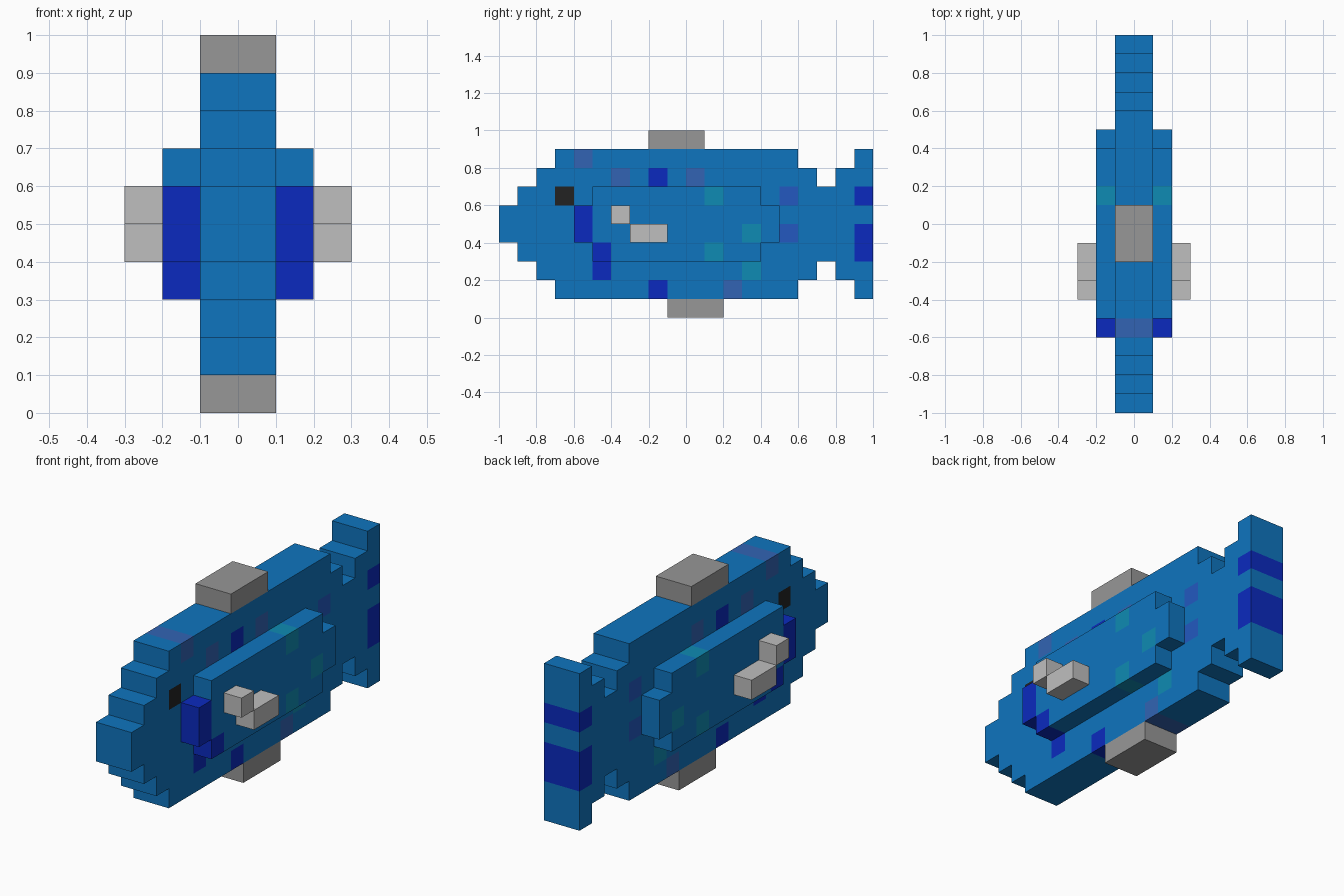
import bpy
import bmesh

if "Cube" in bpy.data.objects:
    bpy.data.objects.remove(bpy.data.objects["Cube"], do_unlink=True)

U = 0.1  # size of one block


def linear(hex_code):
    vals = [int(hex_code[i:i + 2], 16) / 255 for i in (0, 2, 4)]
    return [v / 12.92 if v <= 0.04045 else ((v + 0.055) / 1.055) ** 2.4 for v in vals] + [1.0]


def make_material(name, hex_code):
    mat = bpy.data.materials.new(name)
    mat.use_nodes = True
    mat.diffuse_color = linear(hex_code)
    bsdf = mat.node_tree.nodes["Principled BSDF"]
    bsdf.inputs["Base Color"].default_value = linear(hex_code)
    bsdf.inputs["Roughness"].default_value = 0.8
    return mat


BLUE = make_material("body blue", "0F75BF")
DARK = make_material("dark blue", "0B2ABF")
SLATE = make_material("slate blue", "3264B4")
MID = make_material("mid blue", "2359C0")
TEAL = make_material("teal", "0F8BB3")
BLACK = make_material("eye black", "222222")
GREY = make_material("fin grey", "979797")
PALE = make_material("side fin grey", "BFBFBF")


def columns(*runs):
    """Block cells from runs of (first y, end y, first z, end z)."""
    return {(y, z) for y0, y1, z0, z1 in runs for y in range(y0, y1) for z in range(z0, z1)}


def block_part(name, cells, x0, x1, base, spots=None):
    """Solid slab of blocks between x0 and x1; spots recolours single blocks."""
    spots = spots or {}
    mats = [base] + [m for m in dict.fromkeys(spots.values()) if m != base]
    bm = bmesh.new()

    def quad(points, cell):
        face = bm.faces.new([bm.verts.new((x, y * U, z * U)) for x, y, z in points])
        face.material_index = mats.index(spots.get(cell, base))

    for cell in sorted(cells):
        y, z = cell
        ring = [(y, z), (y + 1, z), (y + 1, z + 1), (y, z + 1)]
        for x in (x0, x1):
            quad([(x, a, b) for a, b in ring], cell)
        # Rim faces only where no block adjoins
        for i, (dy, dz) in enumerate([(0, -1), (1, 0), (0, 1), (-1, 0)]):
            if (y + dy, z + dz) not in cells:
                (a, b), (c, d) = ring[i], ring[(i + 1) % 4]
                quad([(x0, a, b), (x1, a, b), (x1, c, d), (x0, c, d)], cell)
    bmesh.ops.remove_doubles(bm, verts=bm.verts, dist=0.0001)
    bmesh.ops.recalc_face_normals(bm, faces=bm.faces)
    mesh = bpy.data.meshes.new(name)
    bm.to_mesh(mesh)
    bm.free()
    for mat in mats:
        mesh.materials.append(mat)
    obj = bpy.data.objects.new(name, mesh)
    bpy.context.collection.objects.link(obj)
    return obj


# Body and tail: one stepped slab, with coloured blocks through its width
body_cells = columns((-10, -9, 4, 6), (-9, -8, 3, 7), (-8, -7, 2, 8), (-7, 6, 1, 9),
                     (6, 7, 2, 8), (7, 8, 3, 7), (8, 9, 2, 8), (9, 10, 1, 9))
body_spots = {
    (-7, 6): BLACK,
    (-6, 8): SLATE, (-4, 7): SLATE, (0, 7): SLATE, (2, 1): SLATE,
    (-2, 7): DARK, (-2, 1): DARK, (-5, 2): DARK,
    (9, 6): DARK, (9, 4): DARK, (9, 3): DARK,
    (5, 6): MID, (5, 4): MID,
    (3, 2): TEAL,
}
block_part("body", body_cells, -0.1, 0.1, BLUE, body_spots)

# Back and belly fins
block_part("back_fin", columns((-2, 1, 9, 10)), -0.1, 0.1, GREY)
block_part("belly_fin", columns((-1, 2, 0, 1)), -0.1, 0.1, GREY)

# Flank bulges with gill edge, and side fins, on both sides
flank_cells = columns((-6, -5, 4, 6), (-5, 4, 3, 7), (4, 5, 4, 6))
flank_spots = {(-6, 4): DARK, (-6, 5): DARK, (-5, 3): DARK,
               (1, 6): TEAL, (3, 4): TEAL, (1, 3): TEAL}
side_fin_cells = columns((-4, -3, 5, 6), (-3, -1, 4, 5))
for side, s in (("left", 1), ("right", -1)):
    block_part(side + "_flank", flank_cells, s * 0.05, s * 0.2, BLUE, flank_spots)
    block_part(side + "_side_fin", side_fin_cells, s * 0.15, s * 0.3, PALE)
